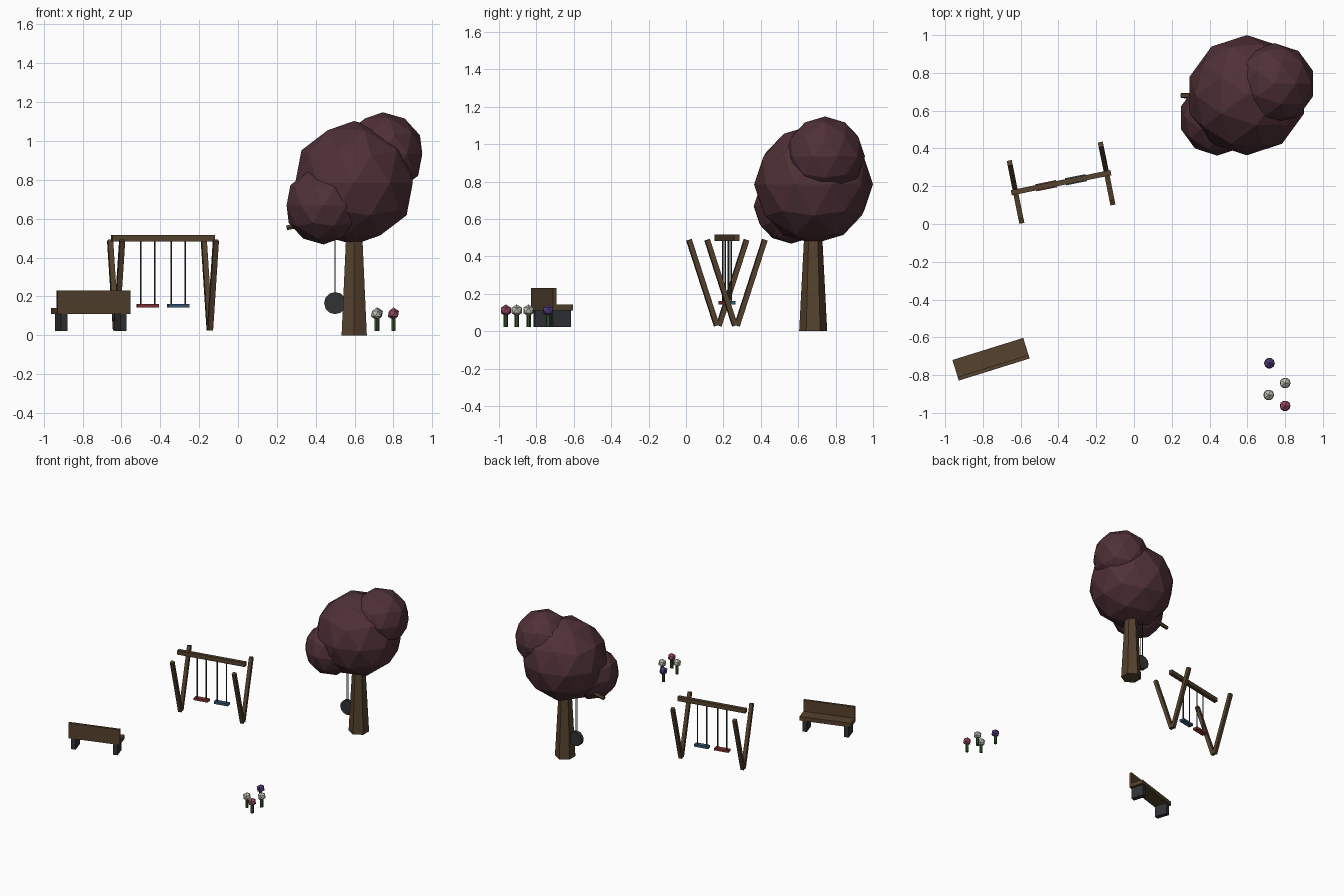
import bpy, math
from mathutils import Vector, Matrix

if "Cube" in bpy.data.objects:
    bpy.data.objects.remove(bpy.data.objects["Cube"])


def material(name, rgb):
    m = bpy.data.materials.new(name)
    m.diffuse_color = (*rgb, 1)
    m.use_nodes = True
    m.node_tree.nodes["Principled BSDF"].inputs["Base Color"].default_value = m.diffuse_color
    return m


WOOD = material("brown wood", (.09, .054, .027))
LEAF = material("plum leaves", (.078, .030, .037))
DARK = material("dark grey", (.030, .032, .036))
RED = material("red", (.23, .03, .03))
BLUE = material("blue", (.035, .095, .17))
GREEN = material("stem green", (.035, .08, .025))
WHITE = material("cream white", (.52, .52, .45))
PINK = material("pink", (.33, .07, .14))
PURPLE = material("purple", (.09, .05, .22))


def finish(name, mat, matrix=None):
    ob = bpy.context.object
    ob.name = name
    ob.data.materials.append(mat)
    if matrix is not None:
        ob.data.transform(matrix)
    return ob


def box(name, mat, frame, centre, size):
    bpy.ops.mesh.primitive_cube_add(size=1)
    return finish(name, mat, frame @ Matrix.Translation(centre) @ Matrix.Diagonal((*size, 1)))


def beam(name, mat, frame, a, b, r1, r2, sides):
    """Tapered bar running from a to b."""
    a, b = Vector(a), Vector(b)
    d = b - a
    bpy.ops.mesh.primitive_cone_add(vertices=sides, radius1=r1, radius2=r2, depth=d.length)
    turn = Vector((0, 0, 1)).rotation_difference(d).to_matrix().to_4x4()
    return finish(name, mat, frame @ Matrix.Translation((a + b) / 2) @ turn)


def ball(name, mat, centre, r, sub):
    bpy.ops.mesh.primitive_ico_sphere_add(subdivisions=sub, radius=r)
    return finish(name, mat, Matrix.Translation(centre))


def frame_at(x, y, degrees):
    return Matrix.Translation((x, y, 0)) @ Matrix.Rotation(math.radians(degrees), 4, 'Z')


WORLD = Matrix.Identity(4)

# Tree
beam("trunk", WOOD, WORLD, (.598, .68, 0), (.598, .68, .65), .075, .041, 6)
ball("canopy_main", LEAF, (.597, .682, .785), .318, 2)
ball("canopy_upper", LEAF, (.745, .743, .934), .214, 2)
ball("canopy_lower", LEAF, (.44, .562, .668), .2, 2)
beam("branch", WOOD, WORLD, (.25, .68, .553), (.6, .68, .63), .014, .02, 6)

# Tyre swing
beam("tyre", DARK, WORLD, (.5, .665, .166), (.5, .695, .166), .057, .057, 12)
for dy in (-.012, .012):
    beam("tyre_rope", DARK, WORLD, (.5, .68 + dy, .2), (.5, .68 + dy, .605), .003, .003, 6)

# Swing set: top bar, V-shaped end frames, two hanging seats
S = frame_at(-.386, .2185, 11.4)
box("swing_top_bar", WOOD, S, (0, 0, .499), (.538, .028, .034))
for side in (-1, 1):
    for fb in (-1, 1):
        a, b = Vector((side * .246, fb * .006, .03)), Vector((side * .246, fb * .157, .488))
        tilt = math.atan2(b.y - a.y, b.z - a.z)
        F = S @ Matrix.Translation((a + b) / 2) @ Matrix.Rotation(-tilt, 4, 'X')
        box("swing_leg", WOOD, F, (0, 0, 0), (.027, .027, (b - a).length))
    x = side * .08
    box("swing_seat", RED if side < 0 else BLUE, S, (x, 0, .152), (.112, .038, .018))
    for dx in (-.036, .036):
        beam("swing_rope", DARK, S, (x + dx, 0, .155), (x + dx, 0, .49), .0045, .0045, 6)

# Bench
B = frame_at(-.757, -.716, 17.3)
box("bench_seat", WOOD, B, (0, 0, .126), (.393, .114, .032))
box("bench_back", WOOD, B, (0, -.047, .171), (.393, .02, .122))
for side in (-1, 1):
    box("bench_leg", DARK, B, (side * .16, 0, .067), (.034, .1, .09))

# Flowers
for x, y, mat in ((.717, -.737, PURPLE), (.80, -.842, WHITE),
                  (.713, -.905, WHITE), (.80, -.963, PINK)):
    beam("flower_stem", GREEN, WORLD, (x, y, .023), (x, y, .1), .012, .012, 6)
    ball("flower_head", mat, (x, y, .111), .032, 1)
